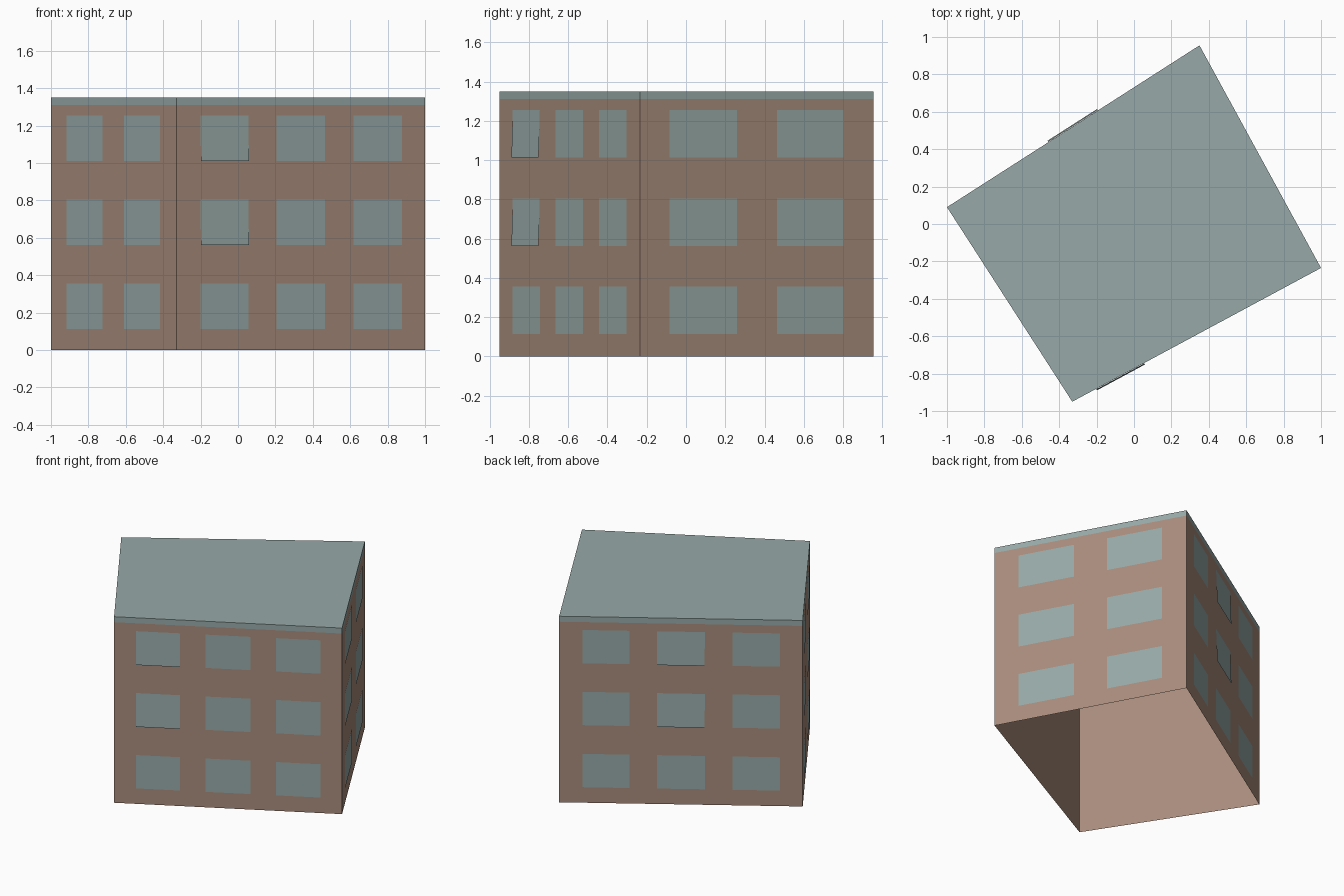
import bpy
import bmesh
from mathutils import Vector

cube = bpy.data.objects.get("Cube")
if cube:
    bpy.data.objects.remove(cube, do_unlink=True)


def material(name, colour):
    m = bpy.data.materials.new(name)
    m.use_nodes = True
    m.diffuse_color = (*colour, 1)
    m.node_tree.nodes["Principled BSDF"].inputs["Base Color"].default_value = (*colour, 1)
    return m


brick = material("dusty brown brick", (0.39, 0.26, 0.20))
slate = material("grey green slate", (0.31, 0.40, 0.39))

# Footprint, counter-clockwise seen from above
corners = [Vector(c) for c in ((-1, 0.09, 0), (-0.33, -0.95, 0), (1, -0.235, 0), (0.35, 0.955, 0))]
TRIM, TOP = 1.31, 1.35


def mesh_object(name, bm, mat):
    me = bpy.data.meshes.new(name)
    bm.to_mesh(me)
    bm.free()
    me.materials.append(mat)
    ob = bpy.data.objects.new(name, me)
    bpy.context.collection.objects.link(ob)
    return ob


def ring(bm, z):
    return [bm.verts.new((c.x, c.y, z)) for c in corners]


def band(bm, low, high):
    for i in range(4):
        j = (i + 1) % 4
        bm.faces.new((low[i], low[j], high[j], high[i]))


# Walls, open underneath
bm = bmesh.new()
band(bm, ring(bm, 0), ring(bm, TRIM))
mesh_object("walls", bm, brick)

# Flat roof with its edge band
bm = bmesh.new()
roof_edge = ring(bm, TOP)
band(bm, ring(bm, TRIM), roof_edge)
bm.faces.new(roof_edge)
mesh_object("roof", bm, slate)

# Window plates: columns are start and end fractions along each wall
two = ((0.125, 0.415), (0.587, 0.872))
three = ((0.096, 0.289), (0.402, 0.598), (0.711, 0.906))
sides = {"right_wall": (0, two, None), "front_wall": (1, three, 0),
         "left_wall": (2, two, None), "back_wall": (3, three, 1)}
floors = (0.113, 0.563, 1.012)
HEIGHT = 0.242

for side, (i, columns, tilted) in sides.items():
    a, b = corners[i], corners[(i + 1) % 4]
    along = b - a
    out = Vector((along.y, -along.x, 0)).normalized()
    bm = bmesh.new()
    for col, (u0, u1) in enumerate(columns):
        for level, z in enumerate(floors):
            # Upper sashes of one column lean out a little at the sill
            lean = 0.009 if col == tilted and level > 0 else 0.002
            pts = ((u0, z, lean), (u1, z, lean), (u1, z + HEIGHT, 0.002), (u0, z + HEIGHT, 0.002))
            bm.faces.new([bm.verts.new(a + along * u + out * d + Vector((0, 0, h)))
                          for u, h, d in pts])
    mesh_object(side + "_windows", bm, slate)
